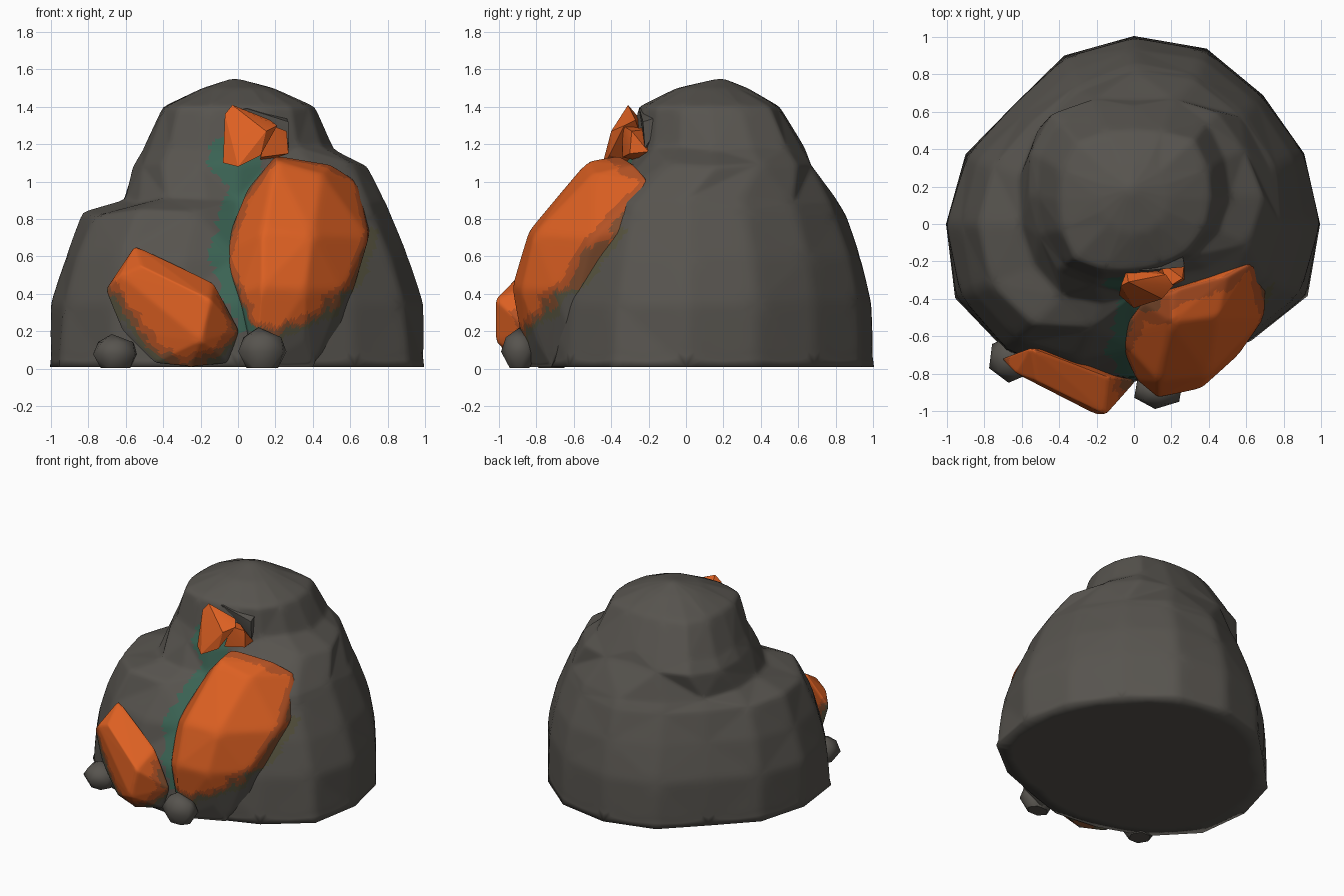
import bpy, bmesh, math
from mathutils import Vector, noise

if "Cube" in bpy.data.objects:
    bpy.data.objects.remove(bpy.data.objects["Cube"])

# ---- flat colours
COLOURS = [
    ("stone_grey", (0.095, 0.088, 0.077)),
    ("copper_orange", (0.72, 0.117, 0.016)),
    ("dark_orange", (0.46, 0.085, 0.018)),
    ("rust_brown", (0.22, 0.075, 0.028)),
    ("olive_stain", (0.095, 0.088, 0.05)),
    ("green_patina", (0.043, 0.125, 0.088)),
]
MATS = []
for n, c in COLOURS:
    m = bpy.data.materials.new(n)
    m.diffuse_color = (*c, 1)
    m.use_nodes = True
    m.node_tree.nodes["Principled BSDF"].inputs["Base Color"].default_value = m.diffuse_color
    MATS.append(m)
GREY, ORANGE, DARK, RUST, OLIVE, PATINA = range(6)

# ---- ore outlines seen from the front (x, z)
RIGHT_ORE = [(-.07, .6), (.02, .9), (.2, 1.16), (.47, 1.12), (.64, 1.02), (.71, .72),
             (.6, .44), (.4, .28), (.2, .2), (.08, .24), (.02, .36)]
LEFT_ORE = [(-.74, .52), (-.56, .7), (-.12, .5), (.0, .2), (-.1, .1), (-.27, .02),
            (-.42, .09), (-.58, .3)]


def depth(poly, x, z):
    """Signed distance to an outline, positive inside."""
    inside, best, p = False, 9.0, Vector((x, z))
    for i, b in enumerate(poly):
        a = poly[i - 1]
        if (a[1] > z) != (b[1] > z) and x < (b[0] - a[0]) * (z - a[1]) / (b[1] - a[1]) + a[0]:
            inside = not inside
        va, e = Vector(a), Vector(b) - Vector(a)
        t = max(0, min(1, (p - va).dot(e) / e.length_squared))
        best = min(best, (va + e * t - p).length)
    return best if inside else -best


def ore_colour(c, normal, stone):
    if c.y > -0.15 or c.z < .015:
        return GREY
    n = 0.025 * noise.noise(c * 9) + 0.015 * noise.noise(c * 25)
    dr, dl = depth(RIGHT_ORE, c.x, c.z), depth(LEFT_ORE, c.x, c.z)
    d = max(dr, dl) + n * (1.5 if c.z < .45 else .5)
    if c.x < .12 and c.z > .2 and -.1 < dr < .08 and dr + n > -.085 and (stone or d < -.01):
        return PATINA
    if stone and math.hypot(c.x + .03, c.z - 1.12) + n < .13:
        return PATINA
    if stone:                  # only a faint stain around the lower edges
        return OLIVE if c.z < .75 and -.05 < d < .03 and dr > dl else GREY
    if d > .035:
        return ORANGE
    if d > .005:
        return DARK
    if d > -.025:
        return RUST
    return OLIVE if d > -.055 else GREY


def finish(bm, name, levels=0, smooth=0, colour=None, angle=50, stone=False):
    bmesh.ops.recalc_face_normals(bm, faces=bm.faces)
    me = bpy.data.meshes.new(name)
    bm.to_mesh(me)
    bm.free()
    ob = bpy.data.objects.new(name, me)
    bpy.context.collection.objects.link(ob)
    for m in MATS:
        me.materials.append(m)
    bpy.ops.object.select_all(action='DESELECT')
    bpy.context.view_layer.objects.active = ob
    ob.select_set(True)
    if levels:
        s = ob.modifiers.new("divide", 'SUBSURF')
        s.subdivision_type, s.levels = 'SIMPLE', levels
        bpy.ops.object.modifier_apply(modifier="divide")
    if smooth:
        flat = [v.index for v in ob.data.vertices if v.co.z < .012]
        keep = [ob.data.vertices[i].co.copy() for i in flat]
        s = ob.modifiers.new("soften", 'SMOOTH')
        s.factor, s.iterations = .5, smooth
        bpy.ops.object.modifier_apply(modifier="soften")
        for i, co in zip(flat, keep):      # the foot stays flat
            ob.data.vertices[i].co = co
    for p in ob.data.polygons:
        p.material_index = ore_colour(p.center, p.normal, stone) if colour is None else colour
    bpy.ops.object.shade_smooth_by_angle(angle=math.radians(angle))
    return ob


def hull(name, pts, levels=0, smooth=0, colour=None, angle=50):
    bm = bmesh.new()
    for p in pts:
        bm.verts.new(p)
    r = bmesh.ops.convex_hull(bm, input=bm.verts)
    junk = {v for v in r["geom_interior"] + r["geom_unused"] if isinstance(v, bmesh.types.BMVert)}
    bmesh.ops.delete(bm, geom=list(junk), context='VERTS')
    return finish(bm, name, levels, smooth, colour, angle)


# ---- main boulder: rings of radii, anticlockwise from +x
BASE = [
    (0.01, 0, [.99, .98, .97, 1.01, 1, .97, .9, .97, 1, 1.03, .96, .87, .84, .8, .88, 1]),
    (0.35, 0, [.99, .98, .96, 1.0, .99, .96, .9, .96, 1, 1.0, .95, .85, .82, .8, .85, .96]),
    (0.60, 0, [.91, .92, .92, .95, .93, .88, .83, .9, .92, .93, .88, .78, .66, .68, .78, .88]),
    (0.82, 0, [.81, .82, .84, .86, .86, .8, .77, .81, .83, .83, .76, .6, .45, .55, .7, .78]),
    (0.89, 0, [.78, .78, .81, .83, .82, .76, .72, .66, .6, .57, .54, .45, .38, .48, .66, .75]),
]
DOME = [
    (1.09, .15, [.69, .64, .63, .56, .51, .56, .62, .6, .56, .55, .57, .52, .49, .46, .55, .66]),
    (1.18, .15, [.51, .52, .55, .51, .48, .51, .56, .54, .51, .51, .52, .48, .45, .43, .45, .48]),
    (1.40, .13, [.41, .43, .45, .39, .37, .39, .43, .42, .4, .42, .45, .41, .38, .38, .4, .41]),
    (1.50, .14, [.19] * 16),
]
bm = bmesh.new()
rings = []
for k, (z, cy, radii) in enumerate(BASE + DOME):
    ring = []
    for i, r in enumerate(radii):
        a = i * math.tau / 16
        d = Vector((math.cos(a), math.sin(a), 0))
        # uneven, lumpy stone
        dz = .035 * noise.noise(d * 2 + Vector((0, 0, z * 3))) if 0 < k < 7 else 0
        ring.append(bm.verts.new(d * r * 1.005 + Vector((0, cy, z + dz))))
    rings.append(ring)
for k, (lo, hi) in enumerate(zip(rings, rings[1:])):
    for i in range(16):
        a, b, c, d = lo[i - 1], lo[i], hi[i], hi[i - 1]
        if (i + k) % 2:
            bm.faces.new((a, b, c)), bm.faces.new((a, c, d))
        else:
            bm.faces.new((a, b, d)), bm.faces.new((b, c, d))
apex = bm.verts.new((-.02, .19, 1.555))
foot = bm.verts.new((0, 0, .01))
for i in range(16):
    bm.faces.new((rings[-1][i - 1], rings[-1][i], apex))
    bm.faces.new((rings[0][i], rings[0][i - 1], foot))
finish(bm, "main_boulder", 3, 4, stone=True, angle=120)

# ---- large ore lump on the right
hull("right_ore_lump", [
    (-.09, -.6, .62), (.04, -.42, .95), (.2, -.53, 1.11), (.2, -.36, 1.14), (.5, -.28, 1.09),
    (.64, -.2, 1.0), (.45, -.5, 1.04), (.71, -.22, .75), (.7, -.5, .7), (.13, -.84, .74),
    (.4, -.81, .72), (.13, -.93, .44), (.36, -.88, .42), (.56, -.7, .42), (.01, -.83, .4),
    (-.01, -.72, .3), (.1, -.87, .15), (.35, -.8, .15), (.55, -.62, .2), (.1, -.85, .01),
    (.4, -.72, .01), (.2, -.3, .6)], 4, 9, angle=60)

# ---- lower ore lump on the left
hull("left_ore_lump", [
    (-.55, -.66, .66), (-.13, -.82, .46), (.01, -.84, .2), (-.15, -1.02, .37), (-.2, -1.02, .15),
    (-.63, -.8, .5), (-.25, -.89, .01), (-.45, -.83, .03), (-.71, -.72, .42), (-.52, -.84, .55),
    (-.05, -.83, .03), (-.62, -.76, .2), (-.3, -.7, .25)], 4, 4, angle=60)

# ---- ore crystals near the top
hull("main_crystal", [
    (-.03, -.31, 1.41), (-.07, -.33, 1.36), (.02, -.39, 1.24), (.21, -.33, 1.3), (.17, -.27, 1.33),
    (.15, -.4, 1.27), (-.08, -.38, 1.1), (.0, -.45, 1.08), (.12, -.41, 1.14), (0, -.2, 1.1),
    (-.04, -.25, 1.34)], colour=ORANGE, angle=25)
hull("side_crystal", [
    (.12, -.34, 1.13), (.27, -.3, 1.15), (.26, -.29, 1.27), (.18, -.34, 1.3), (.14, -.2, 1.28),
    (.27, -.2, 1.16), (.12, -.2, 1.1)], colour=ORANGE, angle=25)
# stone rim behind the crystals
hull("crystal_backing", [
    (-.1, -.23, 1.38), (.05, -.25, 1.39), (.27, -.23, 1.32), (.27, -.22, 1.18), (-.08, -.2, 1.36),
    (.0, -.1, 1.42), (.25, -.1, 1.36), (0, -.1, 1.1)], colour=GREY, angle=25)


# ---- loose pebbles at the foot
def pebble(name, cx, cy, rx, ry, h):
    pts = []
    for z, s in ((.0, .6), (.4, 1), (.75, .75)):
        for i in range(6):
            a = i * math.tau / 6 + z
            pts.append((cx + rx * s * math.cos(a), cy + ry * s * math.sin(a), h * z + .003))
    hull(name, pts + [(cx - .02, cy, h)], colour=GREY, angle=50)


pebble("left_pebble", -.655, -.72, .13, .13, .185)
pebble("right_pebble", .13, -.89, .14, .1, .22)
